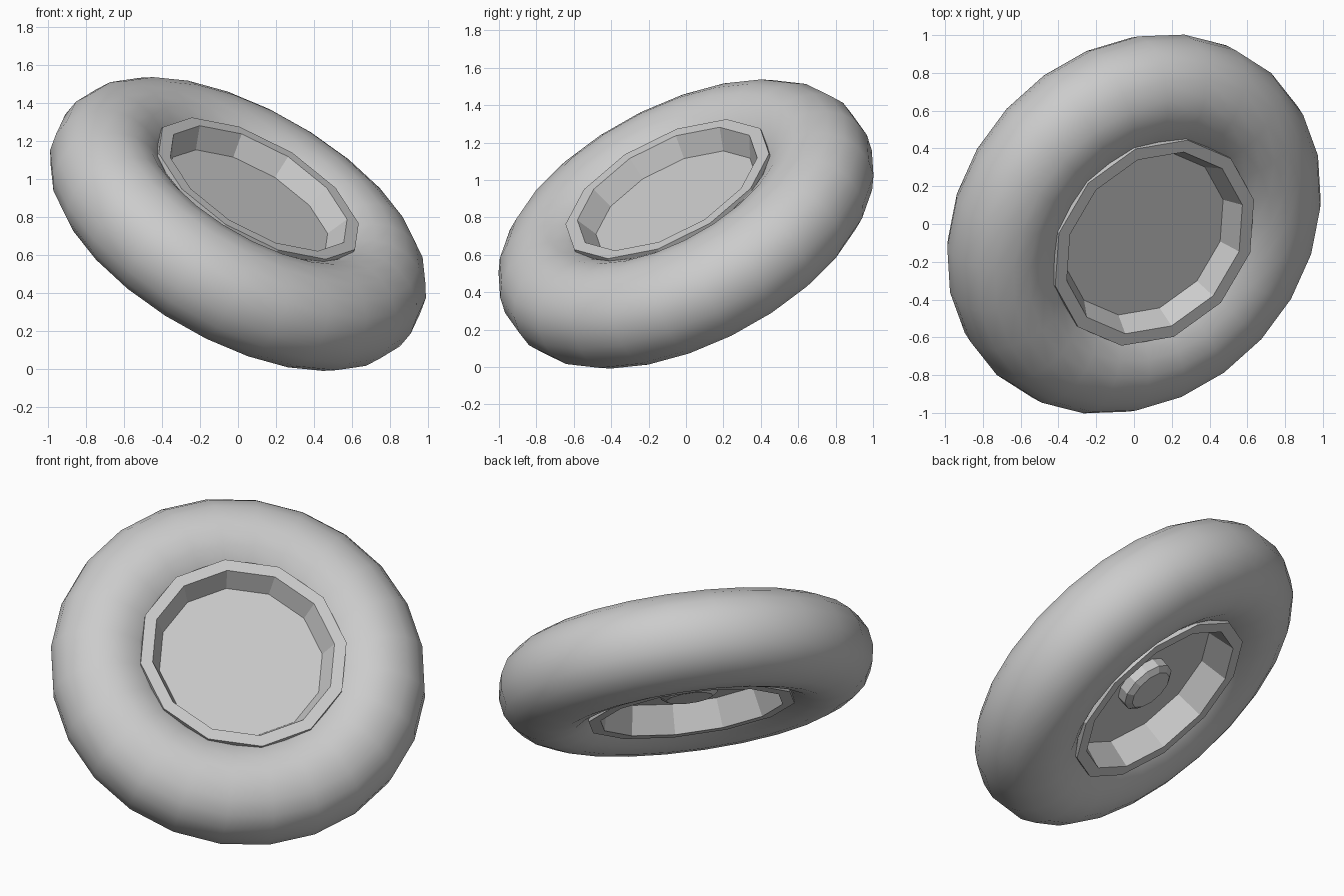
import bpy, bmesh, math
from mathutils import Matrix, Vector

cube = bpy.data.objects.get("Cube")
if cube:
    bpy.data.objects.remove(cube, do_unlink=True)

grey = bpy.data.materials.new("plain_grey")
grey.use_nodes = True
colour = (0.6, 0.6, 0.6, 1)
grey.diffuse_color = colour
grey.node_tree.nodes["Principled BSDF"].inputs["Base Color"].default_value = colour

# Tilted wheel frame: local z is the axle, local x passes through a rim corner
axle = Vector((0.456, -0.419, 0.785)).normalized()
side = Vector((0.874, 0.378, -0.306))
side = (side - axle * side.dot(axle)).normalized()
frame = Matrix((side, axle.cross(side), axle)).transposed().to_4x4()
frame.translation = (0, 0, 0.765)


def lathe(name, profile, sides, closed=False):
    """Spin (radius, height) points round the axle."""
    bm = bmesh.new()
    rings = []
    for r, h in profile:
        if r == 0:
            rings.append([bm.verts.new((0, 0, h))] * sides)
        else:
            rings.append([bm.verts.new((r * math.cos(a), r * math.sin(a), h))
                          for a in (math.tau * i / sides for i in range(sides))])
    pairs = list(zip(rings, rings[1:]))
    if closed:
        pairs.append((rings[-1], rings[0]))
    for low, high in pairs:
        for i in range(sides):
            j = (i + 1) % sides
            corners = dict.fromkeys((low[i], low[j], high[j], high[i]))
            bm.faces.new(list(corners))
    bmesh.ops.recalc_face_normals(bm, faces=bm.faces)
    flat = [e for e in bm.edges if len(e.link_faces) == 2
            and e.calc_face_angle() < 0.001]
    bmesh.ops.dissolve_edges(bm, edges=flat, use_verts=False)
    mesh = bpy.data.meshes.new(name)
    bm.to_mesh(mesh)
    bm.free()
    mesh.materials.append(grey)
    obj = bpy.data.objects.new(name, mesh)
    bpy.context.collection.objects.link(obj)
    obj.matrix_world = frame
    return obj


# Tyre: rounded section, mirrored about the middle plane
half = [(0.56, 0.19), (0.6, 0.222), (0.68, 0.265), (0.77, 0.285), (0.86, 0.275),
        (0.95, 0.235), (1.02, 0.175), (1.065, 0.095)]
section = half + [(1.08, 0)] + [(r, -h) for r, h in reversed(half)]
tyre = lathe("tyre", section, 24, closed=True)
for poly in tyre.data.polygons:
    poly.use_smooth = True

# Rim: flange and tapered dish on both faces
lathe("rim", [(0, 0.122), (0.476, 0.122), (0.532, 0.239), (0.602, 0.239), (0.602, 0.2),
              (0.56, 0.19), (0.56, -0.19),
              (0.602, -0.2), (0.602, -0.239), (0.532, -0.239), (0.49, -0.07), (0, -0.07)], 12)

# Hub: bevelled boss on the inner face
lathe("hub", [(0, -0.07), (0.17, -0.07), (0.17, -0.13), (0.135, -0.155), (0, -0.155)], 12)
